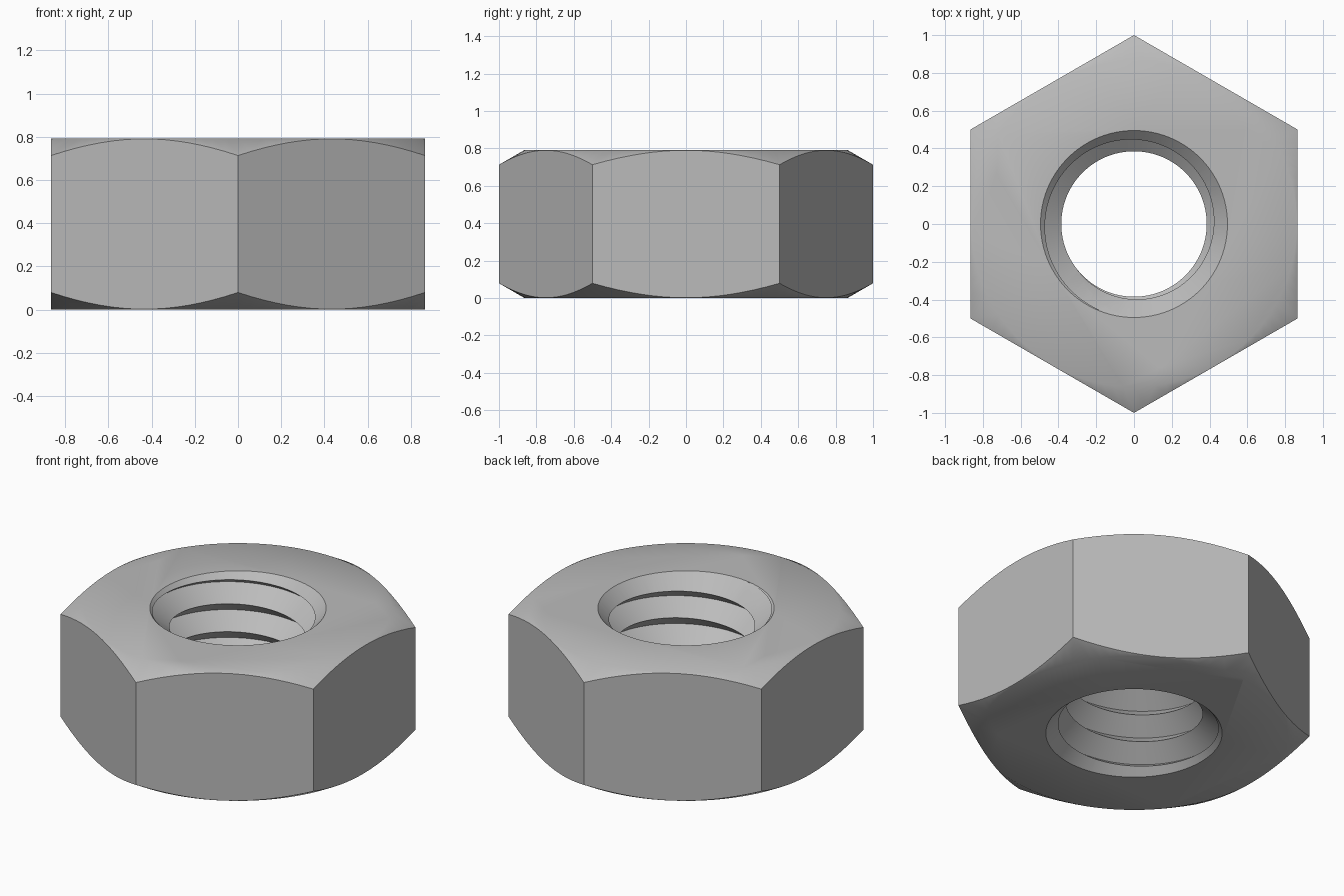
import bpy, bmesh, math

if "Cube" in bpy.data.objects:
    bpy.data.objects.remove(bpy.data.objects["Cube"])

HEIGHT = 0.792
APOTHEM = math.cos(math.pi / 6)      # half the width across flats
BORE, ROOT, PITCH = 0.385, 0.495, 0.173
SEG = 96


def add_object(name, bm):
    bmesh.ops.recalc_face_normals(bm, faces=bm.faces)
    mesh = bpy.data.meshes.new(name)
    bm.to_mesh(mesh)
    bm.free()
    obj = bpy.data.objects.new(name, mesh)
    bpy.context.collection.objects.link(obj)
    return obj


def lathe(name, profile, seg, phase=0.0):
    """Closed solid turned from (radius, z) points, capped at both ends."""
    bm = bmesh.new()
    rings = []
    for r, z in profile:
        rings.append([bm.verts.new((r * math.cos(phase + 2 * math.pi * i / seg),
                                    r * math.sin(phase + 2 * math.pi * i / seg), z))
                      for i in range(seg)])
    for low, high in zip(rings, rings[1:]):
        for i in range(seg):
            j = (i + 1) % seg
            bm.faces.new((low[i], low[j], high[j], high[i]))
    bm.faces.new(rings[0][::-1])
    bm.faces.new(rings[-1])
    return add_object(name, bm)


def thread_solid(name):
    """Right-hand V thread as a solid screw, longer than the nut."""
    bm = bmesh.new()
    z0 = 0.75 - 7 * PITCH
    count = 10 * SEG

    def helix(r, offset):
        return [bm.verts.new((r * math.cos(2 * math.pi * k / SEG),
                              r * math.sin(2 * math.pi * k / SEG),
                              z0 + offset + PITCH * k / SEG)) for k in range(count + 1)]

    crest, root = helix(BORE, 0), helix(ROOT, PITCH / 2)
    for k in range(count):
        bm.faces.new((crest[k], crest[k + 1], root[k + 1], root[k]))
        if k + SEG < count:
            bm.faces.new((root[k], root[k + 1], crest[k + SEG + 1], crest[k + SEG]))
    # close both ends with fans to the axis
    ends = [e for e in bm.edges if e.is_boundary]
    bottom = bm.verts.new((0, 0, z0))
    top = bm.verts.new((0, 0, z0 + 10 * PITCH))
    for e in ends:
        a, b = e.verts
        bm.faces.new((a, b, bottom if a.co.z < HEIGHT / 2 else top))
    return add_object(name, bm)


def cut(obj, tool, operation):
    mod = obj.modifiers.new(operation.lower(), 'BOOLEAN')
    mod.operation, mod.object, mod.solver = operation, tool, 'EXACT'
    bpy.context.view_layer.objects.active = obj
    bpy.ops.object.modifier_apply(modifier=mod.name)
    bpy.data.objects.remove(tool, do_unlink=True)


# Hexagonal body with corners on the y axis
nut = lathe("hex_nut", [(1, 0), (1, HEIGHT)], 6, math.pi / 2)

# Conical 30 degree chamfers on the outer corners, both ends
flat, wide = APOTHEM - 0.003, 1.1
rise = (wide - flat) * math.tan(math.pi / 6)
cut(nut, lathe("chamfer_tool", [(flat, 0), (wide, rise),
                                (wide, HEIGHT - rise), (flat, HEIGHT)], SEG), 'INTERSECT')

# Threaded hole
cut(nut, thread_solid("thread_tool"), 'DIFFERENCE')

# 45 degree countersinks at both mouths of the hole
e, d = 0.05, 0.14
cut(nut, lathe("lower_sink_tool", [(ROOT + e, -e), (ROOT - d, d)], SEG), 'DIFFERENCE')
cut(nut, lathe("upper_sink_tool", [(ROOT - d, HEIGHT - d), (ROOT + e, HEIGHT + e)], SEG),
    'DIFFERENCE')

# Steel colour and shading
steel = bpy.data.materials.new("steel_grey")
steel.diffuse_color = (0.5, 0.5, 0.5, 1)
steel.use_nodes = True
steel.node_tree.nodes["Principled BSDF"].inputs["Base Color"].default_value = steel.diffuse_color
nut.data.materials.clear()
nut.data.materials.append(steel)
bpy.ops.object.select_all(action='DESELECT')
nut.select_set(True)
bpy.context.view_layer.objects.active = nut
bpy.ops.object.shade_smooth_by_angle(angle=math.radians(35))
